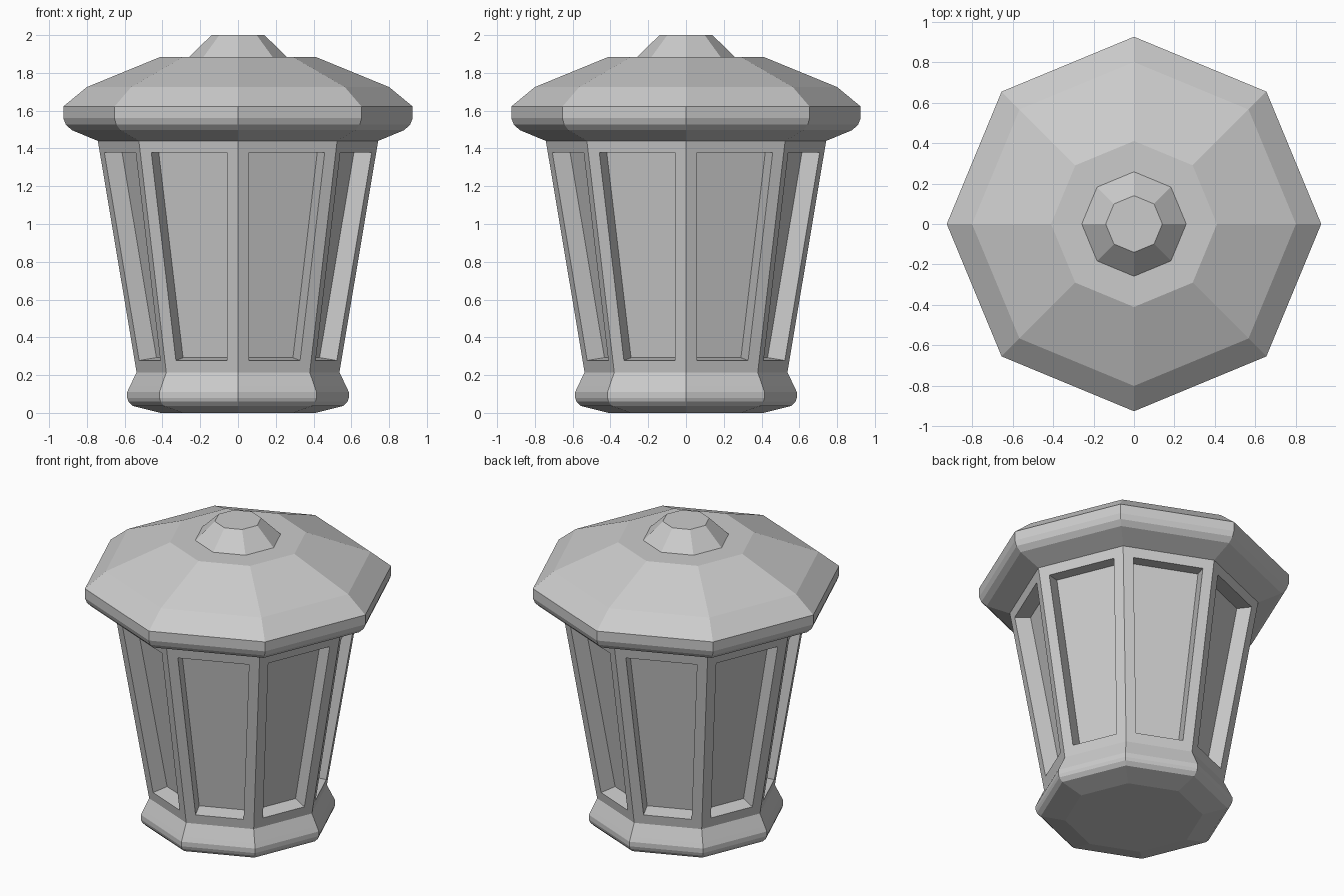
import bpy, bmesh
from math import cos, sin, pi

if "Cube" in bpy.data.objects:
    bpy.data.objects.remove(bpy.data.objects["Cube"])

SIDES = 8


def turned(name, profile):
    """Closed octagonal solid from (corner radius, height) pairs; returns the bmesh side faces by band."""
    bm = bmesh.new()
    rings = [[bm.verts.new((r * cos(2 * pi * i / SIDES), r * sin(2 * pi * i / SIDES), z))
              for i in range(SIDES)] for r, z in profile]
    sides = []
    for lo, hi in zip(rings, rings[1:]):
        for i in range(SIDES):
            j = (i + 1) % SIDES
            sides.append(bm.faces.new((lo[i], lo[j], hi[j], hi[i])))
    bm.faces.new(rings[0][::-1])
    bm.faces.new(rings[-1])
    bm.normal_update()
    return name, bm, sides


def finish(name, bm):
    mesh = bpy.data.meshes.new(name)
    bm.to_mesh(mesh)
    bm.free()
    obj = bpy.data.objects.new(name, mesh)
    bpy.context.collection.objects.link(obj)
    return obj


# Base moulding
name, bm, _ = turned("base", [(0.41, 0), (0.557, 0.037), (0.58, 0.06), (0.587, 0.08),
                              (0.587, 0.11), (0.573, 0.14), (0.537, 0.215)])
finish(name, bm)

# Flared body with a recessed panel in every side
name, bm, sides = turned("lantern_body", [(0.537, 0.215), (0.742, 1.44)])
bmesh.ops.inset_individual(bm, faces=sides, thickness=0.063, use_even_offset=True)
bm.normal_update()
for face in sides:
    normal = face.normal.copy()
    panel = bmesh.ops.extrude_discrete_faces(bm, faces=[face])["faces"][0]
    bmesh.ops.translate(bm, verts=panel.verts[:], vec=normal * -0.1)
finish(name, bm)

# Overhanging roof with rounded rim
name, bm, _ = turned("roof", [(0.742, 1.44), (0.88, 1.497), (0.912, 1.527), (0.925, 1.56),
                              (0.925, 1.622), (0.80, 1.725), (0.41, 1.885)])
finish(name, bm)

# Finial cap
name, bm, _ = turned("finial", [(0.258, 1.885), (0.14, 2.0)])
finish(name, bm)
